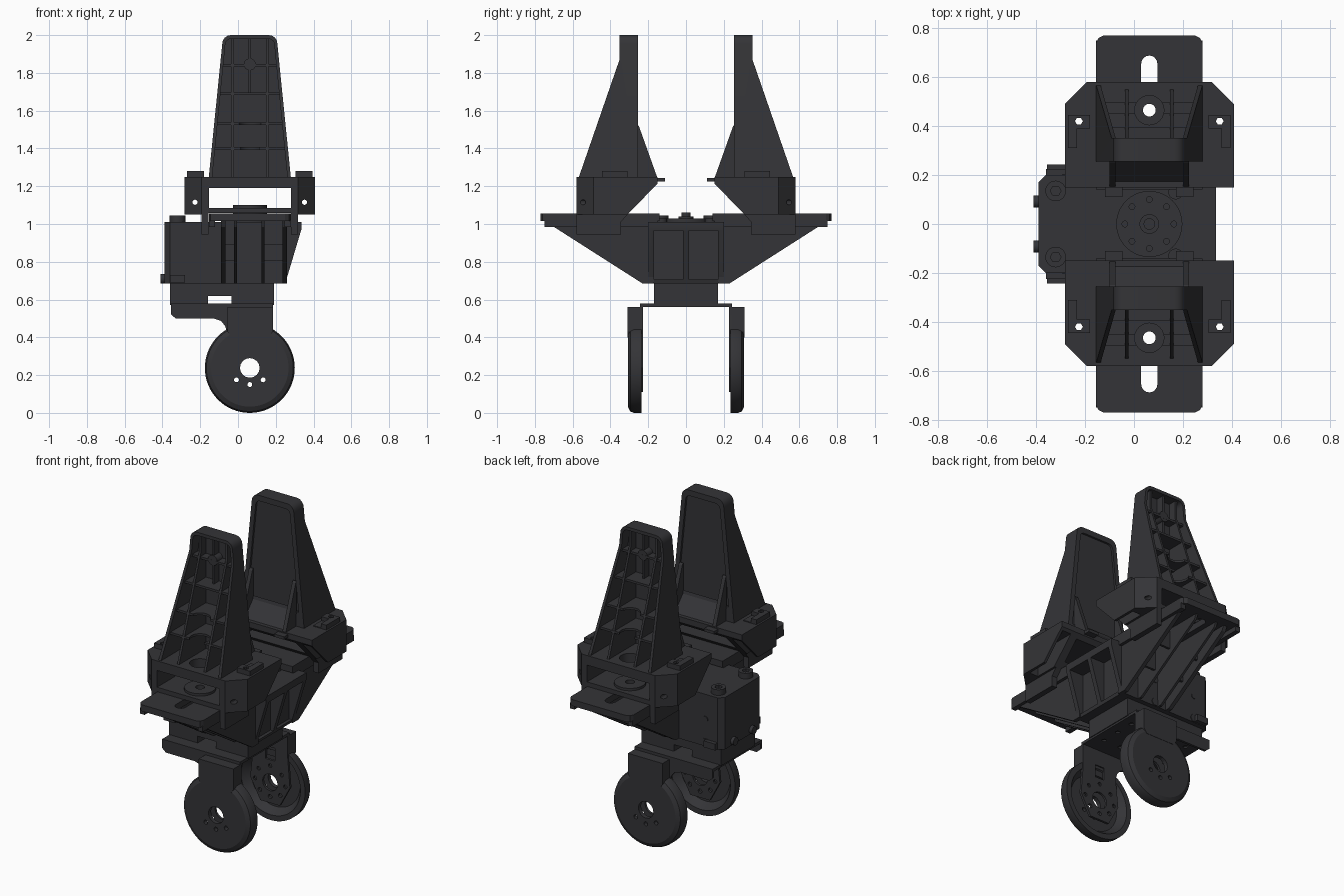
import bpy, bmesh, math

if "Cube" in bpy.data.objects:
    bpy.data.objects.remove(bpy.data.objects["Cube"])

C = 0.0625                      # symmetry plane of the gripper in x
dark = bpy.data.materials.new("dark_plastic")
dark.diffuse_color = (0.034, 0.034, 0.038, 1)
dark.use_nodes = True
dark.node_tree.nodes["Principled BSDF"].inputs["Base Color"].default_value = dark.diffuse_color


def finish(name, bm):
    bmesh.ops.recalc_face_normals(bm, faces=bm.faces)
    me = bpy.data.meshes.new(name)
    bm.to_mesh(me)
    bm.free()
    me.materials.append(dark)
    ob = bpy.data.objects.new(name, me)
    bpy.context.collection.objects.link(ob)
    return ob


def prism(name, pts, axis, a, b):
    """Extrude a 2D outline along an axis: x takes (y,z), y takes (x,z), z takes (x,y)."""
    place = {'x': lambda p, t: (t, p[0], p[1]), 'y': lambda p, t: (p[0], t, p[1]),
             'z': lambda p, t: (p[0], p[1], t)}[axis]
    bm = bmesh.new()
    lo = [bm.verts.new(place(p, a)) for p in pts]
    hi = [bm.verts.new(place(p, b)) for p in pts]
    bm.faces.new(lo)
    bm.faces.new(hi)
    for i in range(len(pts)):
        j = (i + 1) % len(pts)
        bm.faces.new((lo[i], lo[j], hi[j], hi[i]))
    return finish(name, bm)


def box(name, x0, x1, y0, y1, z0, z1):
    return prism(name, [(x0, y0), (x1, y0), (x1, y1), (x0, y1)], 'z', z0, z1)


def cyl(name, c, r, axis, a, b, n=24):
    pts = [(c[0] + r * math.cos(2 * math.pi * i / n), c[1] + r * math.sin(2 * math.pi * i / n)) for i in range(n)]
    return prism(name, pts, axis, a, b)


def lathe_y(name, cx, cz, prof, n=64):
    bm = bmesh.new()
    rings = [[bm.verts.new((cx + r * math.cos(2 * math.pi * i / n), y, cz + r * math.sin(2 * math.pi * i / n)))
              for i in range(n)] for r, y in prof]
    for k in range(len(rings)):
        p, q = rings[k], rings[(k + 1) % len(rings)]
        for i in range(n):
            j = (i + 1) % n
            bm.faces.new((p[i], p[j], q[j], q[i]))
    return finish(name, bm)


def cut(ob, *cutters, op='DIFFERENCE'):
    for c in cutters:
        m = ob.modifiers.new("cut", 'BOOLEAN')
        m.operation, m.object, m.solver = op, c, 'EXACT'
    bpy.context.view_layer.update()
    dg = bpy.context.evaluated_depsgraph_get()
    me = bpy.data.meshes.new_from_object(ob.evaluated_get(dg))
    ob.modifiers.clear()
    ob.data = me
    for c in cutters:
        bpy.data.objects.remove(c)
    return ob


def mirror_y(*obs):
    for ob in obs:
        m = ob.modifiers.new("other_side", 'MIRROR')
        m.use_axis = (False, True, False)


def sym(name, o0, o1, y0, y1, z0, z1):
    """A pair of boxes either side of the plane x = C."""
    return [box(name, C + min(s * o0, s * o1), C + max(s * o0, s * o1), y0, y1, z0, z1) for s in (-1, 1)]


# Finger: tapered shell, hollow on the outer side
def half(z):
    return 0.217 - (z - 1.25) * 0.095


def depth(z):
    return 0.35 if z > 1.87 else 0.35 + (1.87 - z) * 0.355


def outline(inset, z0, z1, r):
    a, b = half(z0) - inset, half(z1) - inset
    arc = [(b - r + r * math.cos(t * math.pi / 8), z1 - r + r * math.sin(t * math.pi / 8)) for t in range(5)]
    return ([(C - a, z0), (C + a, z0)] + [(C + x, z) for x, z in arc] + [(C - x, z) for x, z in reversed(arc)])


finger = prism("finger", outline(0, 1.245, 2.0, .045), 'y', 0.1, 0.7)
cut(finger, prism("side", [(.255, 2.1), (.352, 2.1), (.352, 1.87), (.57, 1.24), (.255, 1.24)], 'x', -1, 1), op='INTERSECT')
cut(finger, prism("hollow", outline(.018, 1.2, 1.98, .03), 'y', .285, .8),
    prism("panel", outline(.03, 1.34, 1.965, .03), 'y', .2, .268))
cut(finger, *[cyl("hole", (C + s * .15, 1.33), .014, 'y', 0, 1, 12) for s in (-1, 1)])
mirror_y(finger)
for s in (-1, 1):
    mirror_y(prism("finger_rib", [(.28, 1.98), (.335, 1.98), (.335, 1.87), (.55, 1.25), (.28, 1.25)],
                   'x', C + s * .092 - .007, C + s * .092 + .007),
             prism("finger_gusset", [(.26, 1.53), (.25, 1.52), (.15, 1.24), (.26, 1.24)],
                   'x', C + s * .15 - .012, C + s * .15 + .012))
    mirror_y(cyl("finger_screw_boss", (C + s * .15, 1.33), .03, 'y', .28, .285, 16))
for z in (1.40, 1.53, 1.69, 1.84):
    h = half(z) - .01
    shelf = box("finger_shelf", C - h, C + h, .28, depth(z) - .02, z - .007, z + .007)
    if z < 1.6:                 # screwdriver access through the lower shelves
        cut(shelf, cyl("access", (C, .465), .06, 'z', 1.2, 1.8))
    mirror_y(shelf)
mirror_y(cyl("finger_boss", (C, 1.845), .032, 'y', .28, .34),
         box("finger_centre_rib", C - .006, C + .006, .28, .335, 1.69, 1.98),
         prism("finger_toe", [(.26, 1.36), (.255, 1.34), (.17, 1.245), (.26, 1.245)], 'x', C - .15, C + .15))

# Carriage that slides on the rail
carriage = prism("carriage", [(C - .345, .15), (C + .345, .15), (C + .345, .49), (C + .255, .58),
                              (C - .255, .58), (C - .345, .49)], 'z', .945, 1.25)
cut(carriage, box("tunnel", C - .217, C + .217, 0, 1, 1.085, 1.19),
    box("rail_channel", C - .219, C + .219, 0, 1, .9, 1.057),
    prism("undercut", [(0, 1.225), (.14, 1.225), (.31, 1.05), (.345, 1.01), (.345, .9), (0, .9)], 'x', -1, 1))
cut(carriage, *sym("ear_trim", .255, .5, 0, 1, .8, 1.05))
cut(carriage, *sym("ear_pocket", .268, .328, .1, .455, .8, 1.2))
cut(carriage, cyl("bore", (C, .465), .06, 'z', .8, 1.4))
for s in (-1, 1):
    cut(carriage, cyl("pin", (C + s * .29, 1.115), .014, 'y', 0, 1, 12),
        cyl("pin", (C + s * .2875, .42), .016, 'z', .8, 1.4, 6))
    pad = box("carriage_pad", C + s * .2875 - .045, C + s * .2875 + .045, .31, .445, 1.245, 1.28)
    cut(pad, cyl("pin", (C + s * .2875, .42), .016, 'z', .8, 1.4, 6),
        box("step", C + s * .265 - .03, C + s * .265 + .03, .3, .39, 1.255, 1.4))
    mirror_y(pad)
mirror_y(carriage, *sym("carriage_tongue", .11, .18, .11, .26, 1.225, 1.243))

# Rail plate with slot and side lips
r, x0, x1 = .03, C - .217, C + .217
rail = prism("rail_plate", [(x0, .14), (x1, .14), (x1, .77 - r), (x1 - .01, .76), (x1 - r, .77),
                            (x0 + r, .77), (x0 + .01, .76), (x0, .77 - r)], 'z', 1.015, 1.055)
slot = [(C + .033 * math.cos(t * math.pi / 8), yc + .033 * math.sin(t * math.pi / 8))
        for yc, ts in ((.655, range(0, 9)), (.45, range(8, 17))) for t in ts]
cut(rail, prism("slot", slot, 'z', .9, 1.2))
mirror_y(rail, *sym("rail_lip", .185, .217, .15, .75, .985, 1.02))
knob = cyl("clamp_disc", (C, .465), .09, 'z', 1.05, 1.1, 32)
mirror_y(cut(knob, cyl("hole", (C, .465), .026, 'z', .9, 1.3)))

# Triangular ribs under the rail
web = [(.17, 1.03), (.72, 1.03), (.70, .985), (.23, .685), (.17, .685)]
for xa, xb in ((-.09, -.065), (-.02, -.005), (.125, .14), (.235, .26)):
    mirror_y(prism("arm_web", web, 'x', xa, xb))
for y in (.34, .47):
    zb = .685 + (y - .23) * .64
    mirror_y(*[box("arm_cross_rib", a, b, y, y + .015, zb + .05, 1.02) for a, b in ((-.08, -.01), (.13, .25))])

# Central housing (ribbed on its slanted side) and drive unit
housing = prism("housing", [(-.09, .685), (.25, .685), (.335, .97), (.335, 1.01), (-.09, 1.01)], 'y', -.2, .2)
cut(housing, *[box("pocket", .235, .5, y, y + .155, .705, .965) for y in (-.17, .015)])
prism("motor_body", [(-.39, -.17), (-.36, -.2), (0, -.2), (0, .2), (-.36, .2), (-.39, .17)], 'z', .685, 1.01)
box("motor_foot", -.36, -.03, -.17, .17, .62, .69)
box("motor_foot_rear", -.36, -.16, -.17, .17, .572, .63)
box("motor_foot_front", -.035, .19, -.17, .17, .572, .69)
mirror_y(box("motor_tab", -.36, -.28, .19, .225, .69, .73))
for z, n, rr in ((.71, 6, .026), (.855, 20, .018)):
    for x in (-.275, .012):
        mirror_y(cyl("side_bolt", (x, z), rr, 'y', .19, .205, n))
mirror_y(cyl("end_bolt", (.092, .71), .025, 'x', -.41, -.38, 16),
         cut(cyl("top_bolt", (-.32, .135), .042, 'z', 1.0, 1.045),
             cyl("socket", (-.32, .135), .022, 'z', 1.025, 1.1, 6)),
         cyl("horn_bolt", (.17, .13), .03, 'z', 1.0, 1.03, 16))
horn = cyl("output_horn", (C, 0), .135, 'z', 1.0, 1.03, 40)
cut(horn, *[cyl("hole", (C + .1 * math.cos(i * math.pi / 4), .1 * math.sin(i * math.pi / 4)), .012, 'z', 1.012, 1.1, 10)
            for i in range(8)])
cyl("horn_hub", (C, 0), .04, 'z', 1.0, 1.04)
cyl("horn_screw", (C, 0), .024, 'z', 1.0, 1.06, 12)


# Folded bracket and wheels
def wheel_holes():
    return [cyl("hole", p, rr, 'y', .1, .4, 16) for p, rr in
            (((C, .238), .052), ((-.008, .175), .013), ((C, .15), .013), ((.133, .175), .013))]


arm = prism("bracket_arm", [(-.355, .575), (.185, .575), (.185, .42), (.2, .24), (.13, .11), (-.005, .11), (-.075, .24),
                            (-.055, .42), (-.068, .46), (-.09, .487), (-.13, .5), (-.33, .5), (-.355, .522)], 'y', .228, .243)
cut(arm, *wheel_holes())
cut(arm, box("window", .03, .095, 0, 1, .38, .46),
    *[cyl("hole", (C + .105 * math.cos(a), .238 + .105 * math.sin(a)), .012, 'y', 0, 1, 10)
      for a in (0, .7, 1.57, 2.44, 3.14)])
top = box("bracket_top", -.355, .185, -.243, .243, .56, .578)
cut(top, *[cyl("hole", (x, y), .014, 'z', .4, .57, 12) for x in (-.28, -.19, -.1, 0, .12) for y in (-.12, 0, .12)])
wheel = lathe_y("wheel", C, .238, [(.03, .308), (.205, .308), (.23, .295), (.238, .275), (.238, .235), (.205, .235),
                                   (.195, .25), (.17, .282), (.03, .282)])
cut(wheel, *wheel_holes())
tab = prism("wheel_tab", [(-.055, .56), (.185, .56), (.185, .43), (.165, .4), (-.035, .4), (-.055, .43)], 'y', .243, .31)
mirror_y(arm, wheel, tab)

# Smooth the round parts while keeping edges sharp
bpy.ops.object.select_all(action='SELECT')
bpy.context.view_layer.objects.active = wheel
bpy.ops.object.shade_smooth_by_angle(angle=math.radians(25))
